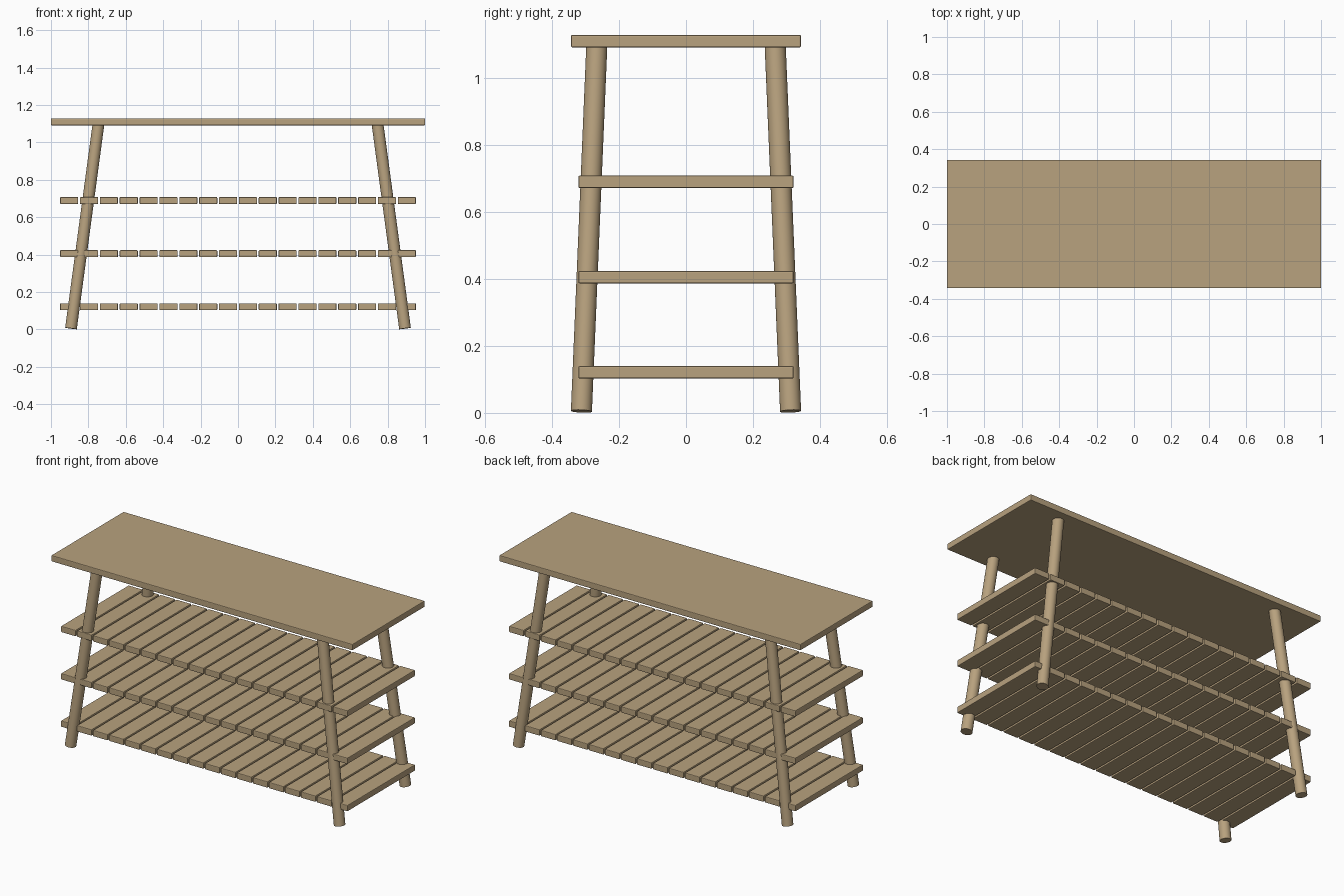
import bpy
import bmesh
from mathutils import Vector

cube = bpy.data.objects.get("Cube")
if cube:
    bpy.data.objects.remove(cube, do_unlink=True)

wood = bpy.data.materials.new("light wood")
wood.use_nodes = True
COLOUR = (0.48, 0.36, 0.21, 1)
wood.diffuse_color = COLOUR
wood.node_tree.nodes["Principled BSDF"].inputs["Base Color"].default_value = COLOUR


def finish(bm, name):
    mesh = bpy.data.meshes.new(name)
    bm.to_mesh(mesh)
    bm.free()
    mesh.materials.append(wood)
    obj = bpy.data.objects.new(name, mesh)
    bpy.context.collection.objects.link(obj)
    return obj


def board(name, centre, size, bevel=0.004):
    """Rectangular plank with softened edges."""
    bm = bmesh.new()
    bmesh.ops.create_cube(bm, size=1)
    bmesh.ops.scale(bm, vec=size, verts=bm.verts)
    bmesh.ops.bevel(bm, geom=bm.edges[:], offset=bevel, segments=2,
                    profile=0.5, affect='EDGES')
    obj = finish(bm, name)
    obj.location = centre
    return obj


def leg(name, foot, head, radius):
    """Round leg with square-cut ends, leaning from foot to head."""
    foot, head = Vector(foot), Vector(head)
    axis = head - foot
    bm = bmesh.new()
    bmesh.ops.create_cone(bm, cap_ends=True, segments=32, radius1=radius,
                          radius2=radius, depth=axis.length)
    for face in bm.faces:
        face.smooth = len(face.verts) == 4
    for edge in bm.edges:
        edge.smooth = all(f.smooth for f in edge.link_faces)
    obj = finish(bm, name)
    obj.location = (foot + head) / 2
    obj.rotation_euler = axis.to_track_quat('Z', 'Y').to_euler()
    return obj


# Table top
THICK = 0.037
board("table_top", (0, 0, 1.109), (2, 0.686, THICK))

# Three slatted shelves
SLATS, PITCH = 18, 0.1062
for level, z in zip(("lower", "middle", "upper"), (0.121, 0.405, 0.689)):
    for i in range(SLATS):
        x = (i - (SLATS - 1) / 2) * PITCH
        board(f"{level}_shelf_slat_{i + 1}", (x, 0, z), (0.097, 0.642, THICK))

# Four splayed legs
for side, sx in (("left", 1), ("right", -1)):
    for end, sy in (("front", -1), ("back", 1)):
        leg(f"{end}_{side}_leg", (sx * 0.893, sy * 0.312, 0.005),
            (sx * 0.746, sy * 0.266, 1.098), 0.0315)
